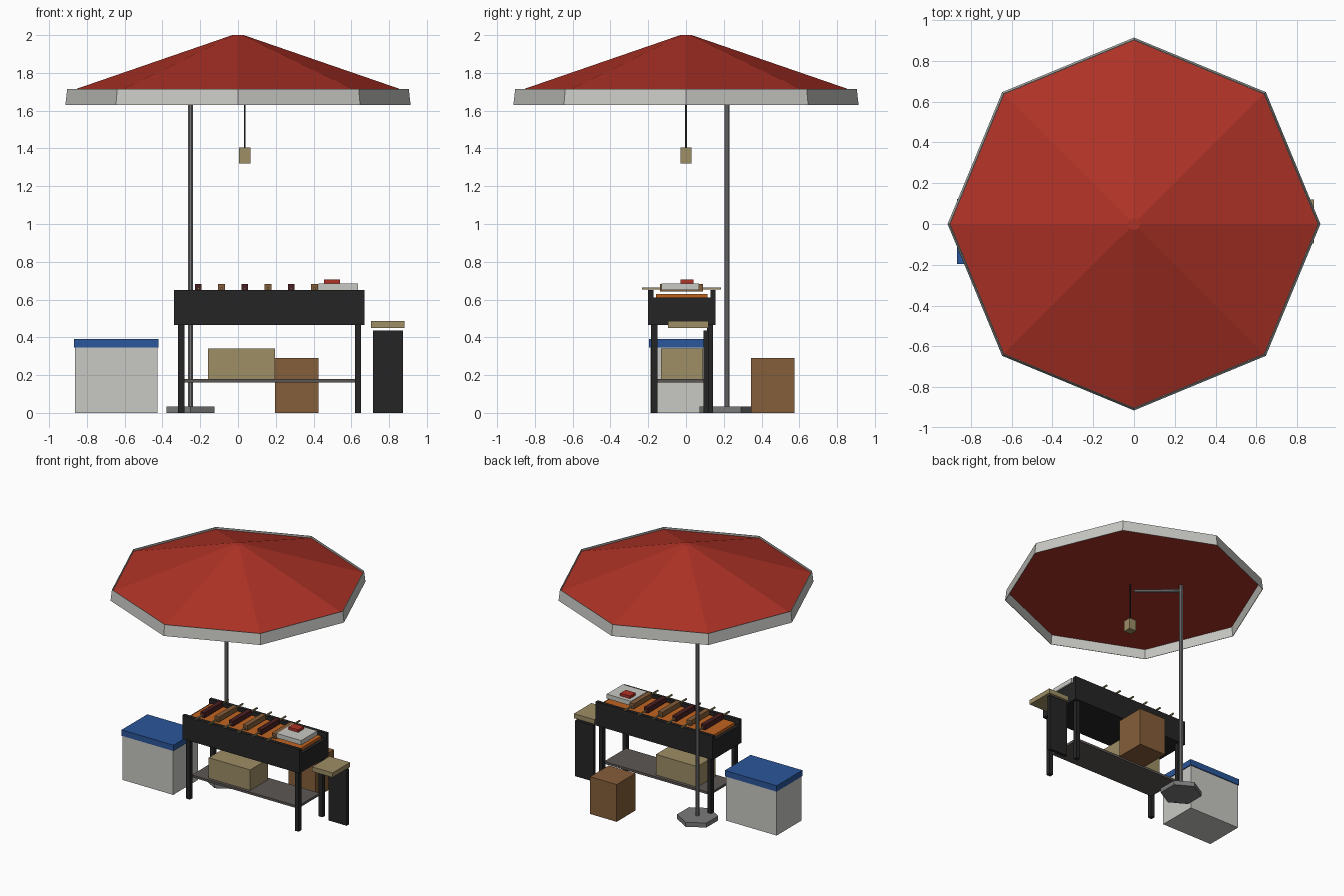
import bpy, bmesh, math
from mathutils import Vector

if "Cube" in bpy.data.objects:
    bpy.data.objects.remove(bpy.data.objects["Cube"])


def material(name, rgb):
    def lin(c):
        c /= 255
        return c / 12.92 if c <= 0.04045 else ((c + 0.055) / 1.055) ** 2.4
    m = bpy.data.materials.new(name)
    m.diffuse_color = (*[lin(c) for c in rgb], 1)
    m.use_nodes = True
    m.node_tree.nodes["Principled BSDF"].inputs["Base Color"].default_value = m.diffuse_color
    return m


RED = material("canvas red", (174, 50, 38))
WHITE = material("off white", (200, 200, 196))
BLUE = material("lid blue", (42, 86, 154))
TAN = material("pale wood", (158, 142, 102))
BROWN = material("brown", (134, 94, 58))
BLACK = material("iron black", (37, 37, 37))
ORANGE = material("ember orange", (192, 100, 32))
GREY = material("steel grey", (122, 122, 122))
DARK_GREY = material("shelf grey", (92, 87, 84))
MAROON = material("dark meat", (74, 32, 34))


def finish(name, bm, mat):
    bmesh.ops.recalc_face_normals(bm, faces=bm.faces)
    me = bpy.data.meshes.new(name)
    bm.to_mesh(me)
    bm.free()
    me.materials.append(mat)
    ob = bpy.data.objects.new(name, me)
    bpy.context.collection.objects.link(ob)
    return ob


def box(name, x, y, z, mat):
    """Box from (low, high) ranges on each axis."""
    bm = bmesh.new()
    bmesh.ops.create_cube(bm, size=1)
    for v in bm.verts:
        v.co = [r[0] if c < 0 else r[1] for c, r in zip(v.co, (x, y, z))]
    return finish(name, bm, mat)


def frustum(name, sides, start, end, r0, r1, mat, turn=0.0, caps=True):
    """Straight tapered prism between two points."""
    a, b = Vector(start), Vector(end)
    rot = (b - a).to_track_quat('Z', 'Y') if abs((b - a).normalized().z) < 0.999 else None
    bm = bmesh.new()
    rings = []
    for p, r in ((a, r0), (b, r1)):
        ring = []
        for i in range(sides):
            t = turn + math.tau * i / sides
            d = Vector((r * math.cos(t), r * math.sin(t), 0))
            ring.append(bm.verts.new(p + (rot @ d if rot else d)))
        rings.append(ring)
    for i in range(sides):
        j = (i + 1) % sides
        bm.faces.new((rings[0][i], rings[0][j], rings[1][j], rings[1][i]))
    if caps:
        bm.faces.new(rings[0])
        bm.faces.new(rings[1])
    return finish(name, bm, mat)


# Parasol: canopy, hanging valance, pole, arm and foot
PX, PY = -0.252, 0.217
frustum("canopy", 8, (0, 0, 1.70), (0, 0, 2.0), 0.90, 0.03, RED)
valance = frustum("valance", 8, (0, 0, 1.63), (0, 0, 1.715), 0.914, 0.904, WHITE, caps=False)
solid = valance.modifiers.new("thickness", 'SOLIDIFY')
solid.thickness = 0.004
frustum("pole", 8, (PX, PY, 0.03), (PX, PY, 1.71), 0.0145, 0.0145, GREY, math.pi / 8)
frustum("arm", 8, (PX, PY, 1.66), (0, 0, 1.66), 0.012, 0.012, GREY)
frustum("pole_foot", 6, (PX, PY, 0), (PX, PY, 0.035), 0.146, 0.146, GREY, math.pi / 2)

# Hanging lamp
box("lamp_cord", (0.031, 0.039), (-0.004, 0.004), (1.40, 1.71), BLACK)
box("lamp", (0.005, 0.065), (-0.03, 0.03), (1.32, 1.405), TAN)

# Grill trough: floor, tall long walls, lower end walls, ember bed
X0, X1, Y0, Y1 = -0.34, 0.67, -0.20, 0.157
box("trough_floor", (X0, X1), (Y0, Y1), (0.465, 0.485), BLACK)
box("front_wall", (X0, X1), (Y0, Y0 + 0.027), (0.465, 0.65), BLACK)
box("back_wall", (X0, X1), (Y1 - 0.027, Y1), (0.465, 0.65), BLACK)
for side, x in (("left", X0), ("right", X1 - 0.027)):
    box(side + "_end_wall", (x, x + 0.027), (Y0, Y1), (0.465, 0.61), BLACK)
box("embers", (X0 + 0.03, X1 - 0.03), (-0.16, 0.115), (0.485, 0.63), ORANGE)

# Legs and shelf
for x in (-0.317, 0.619):
    for y in (-0.185, 0.11):
        box("leg", (x, x + 0.033), (y, y + 0.033), (0, 0.47), BLACK)
box("shelf", (-0.29, 0.625), (-0.155, 0.115), (0.162, 0.18), DARK_GREY)
box("shelf_crate", (-0.16, 0.197), (-0.132, 0.09), (0.18, 0.34), TAN)

# Skewers
for i in range(6):
    x = -0.21 + 0.123 * i
    box("skewer_stick", (x - 0.005, x + 0.005), (-0.232, 0.185), (0.654, 0.664), TAN)
    box("skewer_meat", (x - 0.018, x + 0.018), (-0.137, 0.09), (0.642, 0.682),
        BROWN if i % 2 else MAROON)

# Plate with a piece of food
box("plate", (0.425, 0.635), (-0.13, 0.07), (0.65, 0.685), WHITE)
box("plate_food", (0.455, 0.54), (-0.03, 0.04), (0.685, 0.705), RED)

# Side stand
box("stand_panel", (0.715, 0.873), (0.092, 0.118), (0, 0.435), BLACK)
box("stand_top", (0.705, 0.882), (-0.095, 0.12), (0.45, 0.486), TAN)

# Cooler
box("cooler_body", (-0.862, -0.427), (-0.188, 0.115), (0, 0.348), WHITE)
box("cooler_lid", (-0.867, -0.42), (-0.195, 0.122), (0.346, 0.392), BLUE)

# Stool behind the grill
box("stool", (0.195, 0.425), (0.345, 0.575), (0, 0.29), BROWN)
